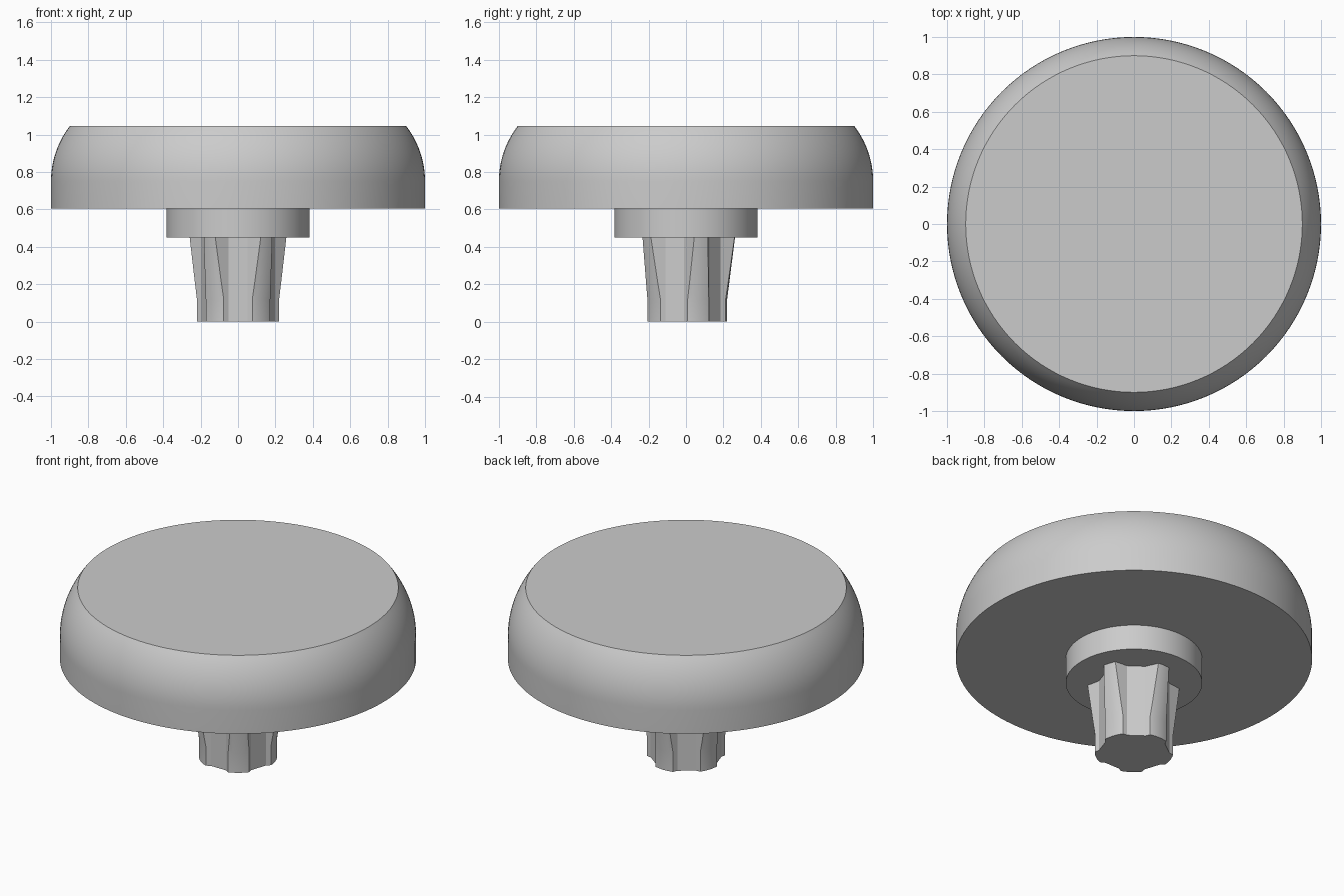
import bpy, bmesh, math

if "Cube" in bpy.data.objects:
    bpy.data.objects.remove(bpy.data.objects["Cube"])

grey = bpy.data.materials.new("plain grey")
grey.use_nodes = True
colour = (0.6, 0.6, 0.6, 1)
grey.diffuse_color = colour
grey.node_tree.nodes["Principled BSDF"].inputs["Base Color"].default_value = colour


def activate(ob):
    bpy.ops.object.select_all(action='DESELECT')
    ob.select_set(True)
    bpy.context.view_layer.objects.active = ob


def turned(name, profile, sides):
    """Closed solid turned about z from (radius, height) points, bottom to top."""
    bm = bmesh.new()
    rings = []
    for r, z in profile:
        rings.append([bm.verts.new((r * math.cos(math.tau * i / sides),
                                    r * math.sin(math.tau * i / sides), z))
                      for i in range(sides)])
    for low, high in zip(rings, rings[1:]):
        for i in range(sides):
            j = (i + 1) % sides
            bm.faces.new((low[i], low[j], high[j], high[i]))
    bm.faces.new(rings[0][::-1])
    bm.faces.new(rings[-1])
    mesh = bpy.data.meshes.new(name)
    bm.to_mesh(mesh)
    bm.free()
    ob = bpy.data.objects.new(name, mesh)
    bpy.context.collection.objects.link(ob)
    mesh.materials.append(grey)
    return ob


def smooth(ob, degrees=30):
    activate(ob)
    bpy.ops.object.shade_smooth_by_angle(angle=math.radians(degrees))


# Cap: straight rim, then an arc up to the flat top
arc_start, arc_radius, top = 0.75, 0.485, 1.045
end = math.asin((top - arc_start) / arc_radius)
arc = [(1 - arc_radius * (1 - math.cos(end * k / 12)),
        arc_start + arc_radius * math.sin(end * k / 12)) for k in range(13)]
smooth(turned("cap", [(1, 0.605)] + arc, 128))

# Collar under the cap
smooth(turned("collar", [(0.383, 0.45), (0.383, 0.605)], 96))

# Stem: straight tip flaring upwards, with five vertical grooves
stem = turned("stem", [(0.22, 0), (0.22, 0.12), (0.262, 0.45)], 80)
for k in range(5):
    angle = math.radians(-90 + 72 * k)
    cutter = turned("groove_cutter", [(0.2, -0.1), (0.2, 0.6)], 12)
    cutter.location = (0.385 * math.cos(angle), 0.385 * math.sin(angle), 0)
    cutter.rotation_euler.z = angle + math.pi / 12
    cutter.hide_render = True
    groove = stem.modifiers.new("groove", 'BOOLEAN')
    groove.operation = 'DIFFERENCE'
    groove.solver = 'EXACT'
    groove.object = cutter
    activate(stem)
    bpy.ops.object.modifier_apply(modifier=groove.name)
    bpy.data.objects.remove(cutter)
smooth(stem, 25)
